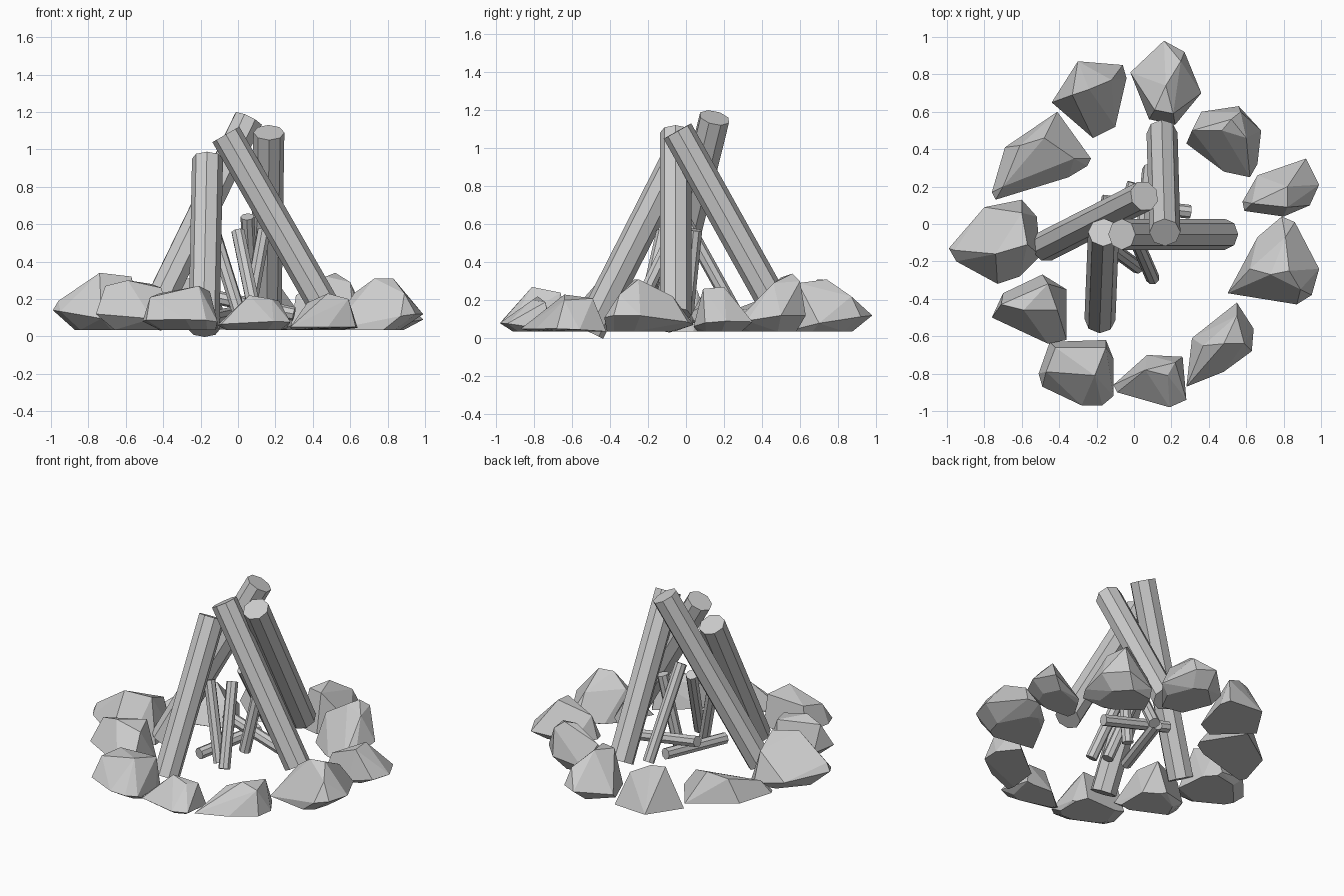
import bpy
import bmesh
from mathutils import Vector

default_cube = bpy.data.objects.get("Cube")
if default_cube:
    bpy.data.objects.remove(default_cube, do_unlink=True)

# One plain grey for wood and stone
grey = bpy.data.materials.new("plain_grey")
grey.use_nodes = True
colour = (0.6, 0.6, 0.6, 1)
grey.diffuse_color = colour
grey.node_tree.nodes["Principled BSDF"].inputs["Base Color"].default_value = colour


def finish(name, bm):
    """Turn a bmesh into a flat shaded object with the shared material."""
    bmesh.ops.recalc_face_normals(bm, faces=bm.faces[:])
    mesh = bpy.data.meshes.new(name)
    bm.to_mesh(mesh)
    bm.free()
    mesh.materials.append(grey)
    obj = bpy.data.objects.new(name, mesh)
    bpy.context.collection.objects.link(obj)
    return obj


def log(name, foot, tip, radius):
    """Eight-sided log running from its foot to its tip."""
    foot, tip = Vector(foot), Vector(tip)
    axis = tip - foot
    bm = bmesh.new()
    bmesh.ops.create_cone(bm, cap_ends=True, segments=8, radius1=radius,
                          radius2=radius, depth=axis.length)
    obj = finish(name, bm)
    obj.location = (foot + tip) / 2
    obj.rotation_euler = axis.to_track_quat("Z", "Y").to_euler()


def stone(name, outline, crown, outer=0.12, floor=0.035, shrink=0.75):
    """Faceted stone: hull of a flat base, a rim rising outward and a crown."""
    rim = [Vector((x, y, floor)) for x, y in outline]
    rim.sort(key=lambda p: p.length)
    # The base keeps to the fire side; the rim lifts toward the far side
    near, far = rim[0].length, rim[-1].length
    base = [rim[0].lerp(p, shrink) for p in rim]
    for p in rim:
        p.z += (outer - floor) * (p.length - near) / (far - near)
    bm = bmesh.new()
    for p in rim + base[1:] + [Vector(c) for c in crown]:
        bm.verts.new(p)
    hull = bmesh.ops.convex_hull(bm, input=bm.verts[:])
    unused = {v for v in hull["geom_interior"] + hull["geom_unused"]
              if isinstance(v, bmesh.types.BMVert)}
    bmesh.ops.delete(bm, geom=list(unused), context="VERTS")
    # Merge nearly coplanar triangles into broad facets
    bmesh.ops.dissolve_limit(bm, angle_limit=0.15,
                             verts=bm.verts[:], edges=bm.edges[:])
    finish(name, bm)


# Four large logs leaning together
LOG = 0.083
log("front_log", (-.182, -.51, .035), (-.163, -.045, .95), LOG)
log("left_log", (.485, -.055, .12), (-.065, -.055, 1.08), LOG)
log("back_log", (.15, .485, .14), (.165, -.045, 1.09), LOG)
log("right_log", (-.475, -.12, .07), (.055, .15, 1.16), LOG)

# Upright kindling inside the logs
STICK = 0.037
log("kindling_front", (.1, -.29, .08), (0, -.06, .56), STICK)
log("kindling_right", (.02, -.23, .08), (-.13, -.12, .56), STICK)
log("kindling_left", (.05, 0, .08), (.14, .05, .57), STICK)
log("kindling_back", (.08, .29, .08), (.05, -.02, .64), STICK)

# Kindling lying across the middle
log("lying_stick_across", (.3, .065, .12), (-.17, .12, .22), STICK)
log("lying_stick_along", (0, .22, .13), (-.13, -.23, .1), STICK)

# Ring of stones, from the back round by the model's left
stone("stone_back",
      [(.16, .98), (-.02, .81), (.08, .56), (.22, .53), (.36, .7), (.27, .92)],
      [(.11, .61, .29), (.21, .59, .29), (.17, .74, .31), (.25, .87, .22)])
stone("stone_back_left",
      [(.36, .6), (.56, .63), (.68, .5), (.66, .32), (.62, .25), (.48, .28),
       (.28, .43)],
      [(.47, .5, .32), (.6, .46, .29), (.52, .56, .34), (.57, .6, .3),
       (.31, .5, .22)])
stone("stone_left_rear",
      [(.92, .35), (.99, .21), (.94, .1), (.8, .04), (.59, .07), (.58, .12),
       (.66, .26)],
      [(.63, .11, .18), (.82, .09, .26), (.82, .2, .27)], outer=.09)
stone("stone_left_fore",
      [(.79, .04), (.86, .01), (.99, -.24), (.95, -.38), (.87, -.43),
       (.5, -.37), (.66, -.07)],
      [(.83, -.25, .31), (.73, -.27, .31), (.62, -.24, .23),
       (.89, -.35, .23), (.81, -.07, .22)])
stone("stone_front_left",
      [(.55, -.42), (.64, -.56), (.63, -.68), (.48, -.79), (.28, -.87),
       (.31, -.61)],
      [(.48, -.64, .23), (.59, -.64, .2), (.55, -.49, .21),
       (.37, -.65, .18)], outer=.05)
stone("stone_front",
      [(.07, -.7), (.26, -.71), (.28, -.94), (.19, -.98), (-.09, -.9),
       (-.11, -.86)],
      [(.18, -.81, .2), (.06, -.78, .22), (.22, -.74, .19)], outer=.08)
stone("stone_front_right",
      [(-.45, -.63), (-.15, -.62), (-.11, -.72), (-.11, -.92), (-.17, -.97),
       (-.28, -.97), (-.49, -.87), (-.51, -.8)],
      [(-.21, -.81, .27), (-.47, -.79, .21), (-.42, -.66, .23),
       (-.15, -.66, .24)], outer=.09)
stone("stone_right_fore",
      [(-.49, -.27), (-.36, -.35), (-.36, -.62), (-.46, -.64), (-.76, -.5),
       (-.7, -.37)],
      [(-.71, -.43, .27), (-.59, -.46, .3), (-.41, -.46, .26),
       (-.46, -.32, .28)])
stone("stone_right",
      [(-.6, .13), (-.52, .04), (-.5, -.17), (-.61, -.28), (-.73, -.32),
       (-.95, -.2), (-.99, -.13), (-.8, .09)],
      [(-.74, -.16, .34), (-.57, -.11, .32), (-.96, -.14, .19),
       (-.6, .06, .25)], outer=.14)
stone("stone_right_rear",
      [(-.41, .6), (-.23, .35), (-.25, .31), (-.35, .25), (-.74, .13),
       (-.76, .17), (-.69, .41), (-.58, .47)],
      [(-.61, .42, .2), (-.48, .46, .23), (-.7, .2, .13), (-.32, .35, .16)],
      outer=.05)
stone("stone_back_right",
      [(-.3, .87), (-.06, .85), (-.04, .78), (-.1, .52), (-.22, .46),
       (-.44, .65)],
      [(-.24, .72, .31), (-.33, .69, .31), (-.12, .77, .25)], outer=.045)
